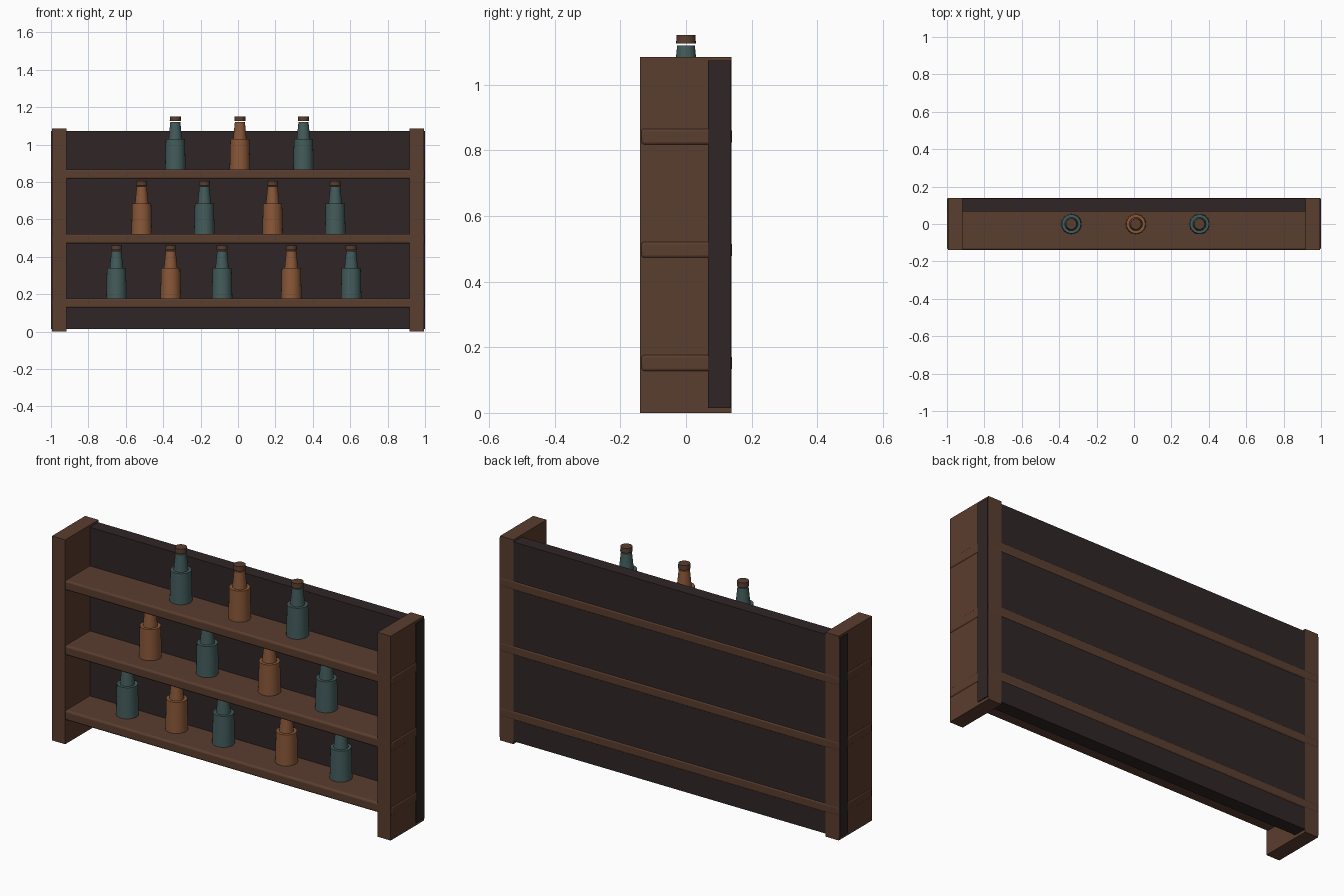
import bpy
import math

if "Cube" in bpy.data.objects:
    bpy.data.objects.remove(bpy.data.objects["Cube"])


def material(name, rgb):
    m = bpy.data.materials.new(name)
    m.diffuse_color = (*rgb, 1)
    m.use_nodes = True
    m.node_tree.nodes["Principled BSDF"].inputs["Base Color"].default_value = m.diffuse_color
    return m


WOOD = material("brown wood", (0.102, 0.047, 0.028))
DARK = material("dark backing", (0.030, 0.019, 0.019))
TEAL = material("teal glass", (0.058, 0.107, 0.107))
AMBER = material("amber glass", (0.255, 0.098, 0.040))


def box(name, x, y, z, mat, bevel=0):
    """Box from (min, max) ranges."""
    bpy.ops.mesh.primitive_cube_add(size=1, location=[sum(r) / 2 for r in (x, y, z)])
    ob = bpy.context.object
    ob.name = name
    ob.scale = [r[1] - r[0] for r in (x, y, z)]
    bpy.ops.object.transform_apply(location=False, rotation=False, scale=True)
    ob.data.materials.append(mat)
    if bevel:
        mod = ob.modifiers.new("rounded edges", 'BEVEL')
        mod.width, mod.segments = bevel, 3
        bpy.ops.object.shade_smooth_by_angle(angle=math.radians(40))
    return ob


def taper(name, x, z0, z1, r0, r1, mat):
    """Upright round part between two heights."""
    bpy.ops.mesh.primitive_cone_add(vertices=24, radius1=r0, radius2=r1, depth=z1 - z0,
                                    location=(x, 0, (z0 + z1) / 2))
    ob = bpy.context.object
    ob.name = name
    ob.data.materials.append(mat)
    bpy.ops.object.shade_smooth_by_angle(angle=math.radians(40))


def bottle(x, z, glass):
    taper("bottle_body", x, z - 0.002, z + 0.163, 0.055, 0.051, glass)
    taper("bottle_neck", x, z + 0.160, z + 0.252, 0.036, 0.027, glass)
    taper("bottle_cap", x, z + 0.258, z + 0.283, 0.030, 0.029, WOOD)


# Side posts
for side, s in (("left", -1), ("right", 1)):
    box(side + "_post", sorted((s * 0.917, s * 0.995)), (-0.14, 0.139), (0, 1.085), WOOD)

# Back panel
box("back_panel", (-1, 1), (0.067, 0.137), (0.015, 1.073), DARK)

# Shelves, each with its bottles
rows = [
    (0.178, (-0.65, -0.36, -0.085, 0.285, 0.605), (TEAL, AMBER)),
    (0.523, (-0.515, -0.18, 0.185, 0.52), (AMBER, TEAL)),
    (0.868, (-0.335, 0.01, 0.35), (TEAL, AMBER)),
]
for top, xs, glasses in rows:
    box("shelf", (-0.999, 0.999), (-0.138, 0.14), (top - 0.052, top), WOOD, 0.01)
    for i, x in enumerate(xs):
        bottle(x, top, glasses[i % 2])
